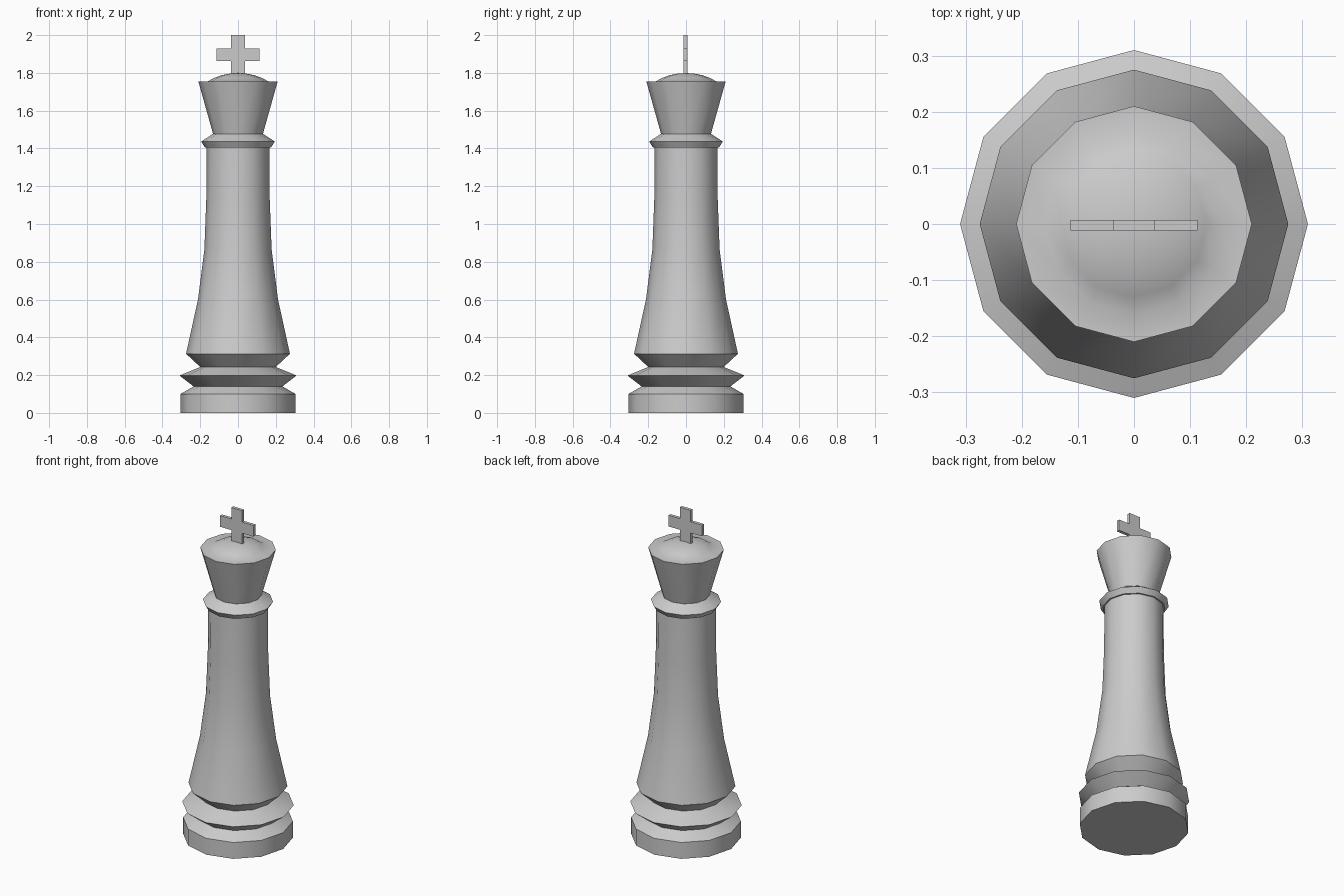
import bpy, bmesh, math

if "Cube" in bpy.data.objects:
    bpy.data.objects.remove(bpy.data.objects["Cube"])

SIDES = 12


def link(name, bm):
    bmesh.ops.recalc_face_normals(bm, faces=bm.faces[:])
    mesh = bpy.data.meshes.new(name)
    bm.to_mesh(mesh)
    bm.free()
    ob = bpy.data.objects.new(name, mesh)
    bpy.context.collection.objects.link(ob)
    bpy.ops.object.select_all(action='DESELECT')
    ob.select_set(True)
    bpy.context.view_layer.objects.active = ob
    bpy.ops.object.shade_smooth_by_angle(angle=math.radians(38))
    return ob


def lathe(name, profile):
    """Turn a (radius, z) profile, listed bottom to top, about the z axis."""
    bm = bmesh.new()
    rings = []
    for r, z in profile:
        if r == 0:
            rings.append([bm.verts.new((0, 0, z))] * SIDES)
        else:
            rings.append([bm.verts.new((r * math.cos(math.tau * i / SIDES),
                                        r * math.sin(math.tau * i / SIDES), z))
                          for i in range(SIDES)])
    for a, b in zip(rings, rings[1:]):
        for i in range(SIDES):
            j = (i + 1) % SIDES
            bm.faces.new(list(dict.fromkeys((a[i], a[j], b[j], b[i]))))
    # outward normals even for open parts
    bm.normal_update()
    return link(name, bm)


# Foot disc and ridged ring, neighbouring parts share their end rings
lathe("base", [(0, 0), (0.305, 0), (0.305, 0.10), (0.235, 0.14),
               (0.31, 0.198), (0.20, 0.243)])

# Tapering column
lathe("body", [(0.20, 0.243), (0.275, 0.313), (0.212, 0.60), (0.178, 0.865),
               (0.168, 1.13), (0.166, 1.405)])

# Neck ring
lathe("collar", [(0.166, 1.405), (0.175, 1.405), (0.195, 1.437), (0.132, 1.477)])

# Flared head with flat rim and low dome
lathe("head", [(0.132, 1.477), (0.21, 1.755), (0.16, 1.755), (0.13, 1.772),
               (0.09, 1.787), (0.045, 1.796), (0, 1.799)])

# Flat cross on top
quarter = [(0.037, 2.0), (0.037, 1.93), (0.113, 1.93),
           (0.113, 1.862), (0.037, 1.862), (0.037, 1.785)]
outline = quarter + [(-x, z) for x, z in reversed(quarter)]
bm = bmesh.new()
face = bm.faces.new([bm.verts.new((x, -0.012, z)) for x, z in outline])
ext = bmesh.ops.extrude_face_region(bm, geom=[face], use_keep_orig=True)
moved = [v for v in ext["geom"] if isinstance(v, bmesh.types.BMVert)]
bmesh.ops.translate(bm, verts=moved, vec=(0, 0.019, 0))
link("cross", bm)
